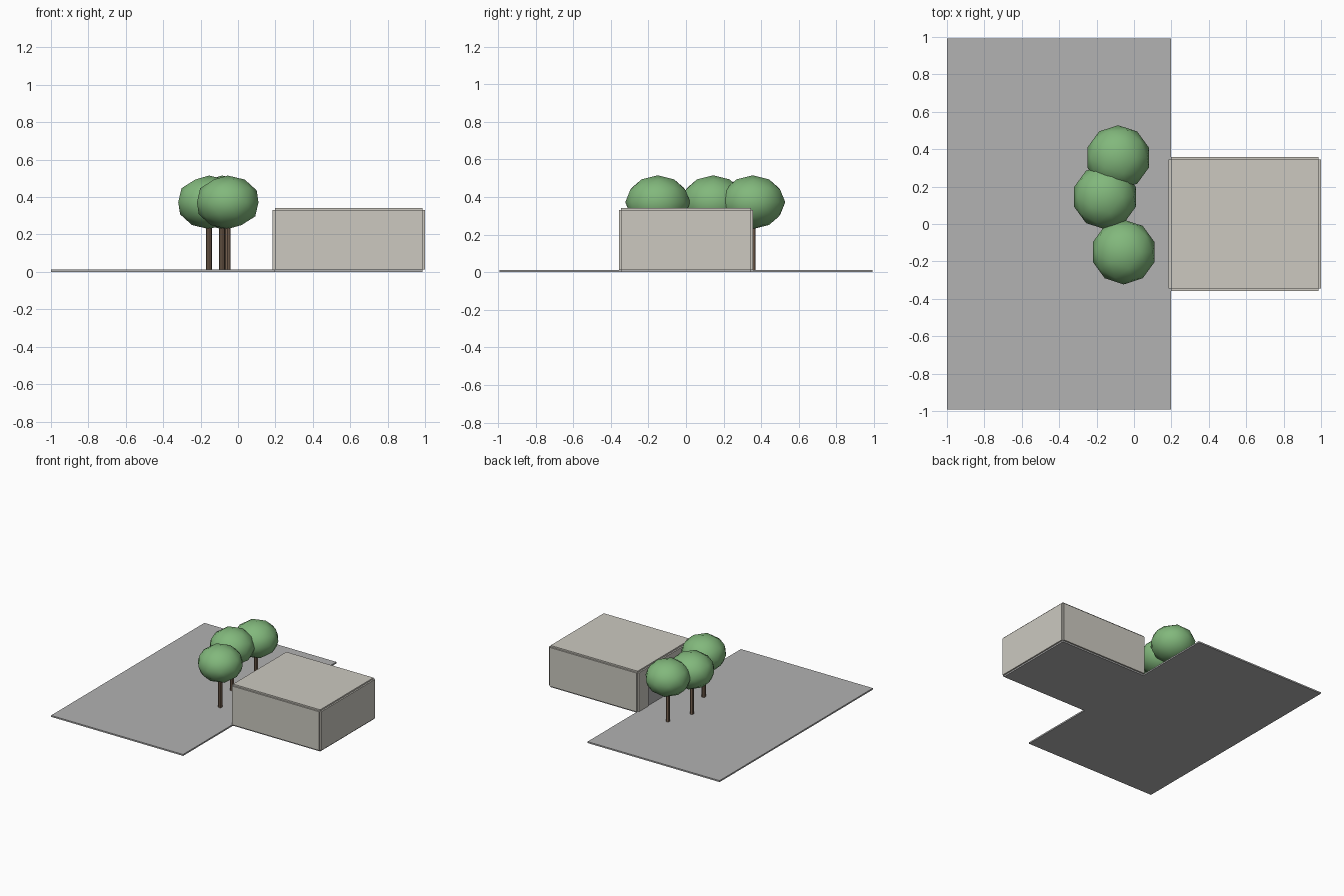
import bpy

cube = bpy.data.objects.get("Cube")
if cube:
    bpy.data.objects.remove(cube, do_unlink=True)


def material(name, rgb):
    """Flat material from 0-255 display values, converted to linear."""
    lin = [((c / 255 + 0.055) / 1.055) ** 2.4 for c in rgb]
    mat = bpy.data.materials.new(name)
    mat.use_nodes = True
    mat.diffuse_color = (*lin, 1)
    bsdf = mat.node_tree.nodes["Principled BSDF"]
    bsdf.inputs["Base Color"].default_value = (*lin, 1)
    bsdf.inputs["Roughness"].default_value = 0.9
    return mat


BEIGE = material("beige wall", (204, 201, 192))
GREY = material("grey paving", (178, 178, 178))
GREEN = material("leaf green", (130, 184, 124))
BROWN = material("bark brown", (118, 97, 80))


def finish(name, mat):
    obj = bpy.context.object
    obj.name = name
    obj.data.materials.append(mat)
    return obj


def box(name, x, y, z, mat):
    """Box from (min, max) ranges on each axis."""
    spans = (x, y, z)
    bpy.ops.mesh.primitive_cube_add(size=1, location=[(a + b) / 2 for a, b in spans])
    obj = finish(name, mat)
    obj.scale = [b - a for a, b in spans]
    bpy.ops.object.transform_apply(location=False, rotation=False, scale=True)
    return obj


# Main dimensions
T = 0.012                      # panel thickness
X0, X1, Y = 0.197, 0.987, 0.345
TOP = 0.33

# Paved ground and building floor
box("paving", (-1, X0), (-0.993, 0.993), (0, T), GREY)
box("floor", (X0, X1), (-Y, Y), (0, T), GREY)

# Building shell: thin panels set outside the floor and roof edges
box("roof", (X0, X1), (-Y, Y), (TOP, TOP + T), BEIGE)
box("front_wall", (X0, X1), (-Y - T, -Y), (T, TOP), BEIGE)
box("back_wall", (X0, X1), (Y, Y + T), (T, TOP), BEIGE)
box("left_wall", (X1, X1 + T), (-Y, Y), (T, TOP), BEIGE)

# Entrance side: two jambs, a lintel and a recessed grey door panel
JAMB, HEAD = 0.22, 0.28
for name, s in (("front_jamb", -1), ("back_jamb", 1)):
    box(name, (X0 - T, X0), sorted((s * JAMB, s * Y)), (T, TOP), BEIGE)
box("lintel", (X0 - T, X0), (-JAMB, JAMB), (HEAD, TOP), BEIGE)
box("door_panel", (X0 - 0.006, X0), (-JAMB, JAMB), (T, HEAD), GREY)

# Trees
for i, (x, y) in enumerate(((-0.055, -0.15), (-0.155, 0.145), (-0.085, 0.355)), 1):
    bpy.ops.mesh.primitive_cylinder_add(vertices=8, radius=0.016, depth=0.3,
                                        location=(x, y, T + 0.15))
    finish(f"trunk_{i}", BROWN)
    bpy.ops.mesh.primitive_ico_sphere_add(subdivisions=2, radius=1, location=(x, y, 0.372))
    crown = finish(f"crown_{i}", GREEN)
    crown.scale = (0.173, 0.173, 0.143)
    bpy.ops.object.transform_apply(location=False, rotation=False, scale=True)
    bpy.ops.object.shade_smooth()
